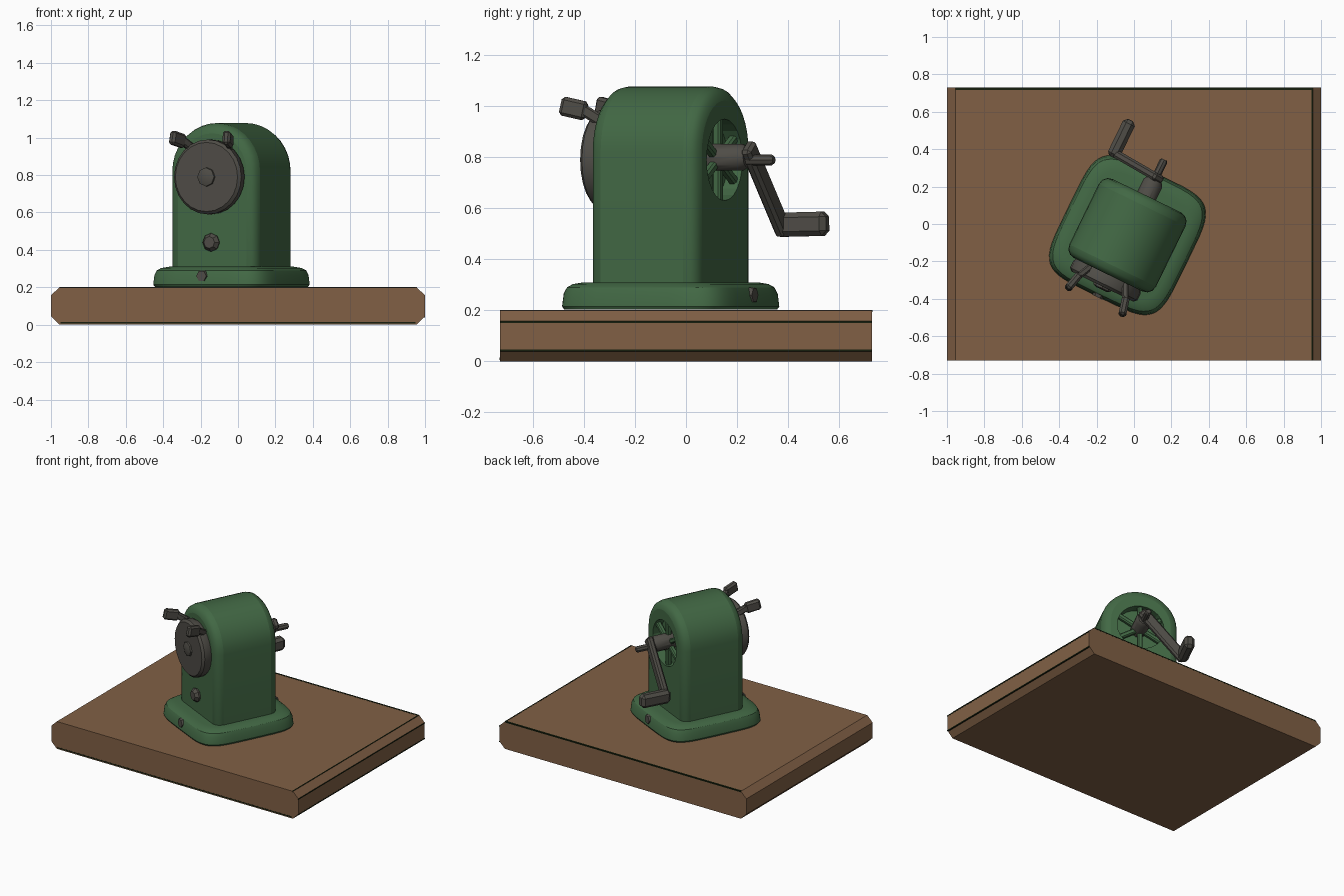
import bpy, bmesh, math
from mathutils import Matrix, Vector

cube = bpy.data.objects.get("Cube")
if cube:
    bpy.data.objects.remove(cube, do_unlink=True)

# The machine is turned on its board
PLACE = Matrix.Translation((-0.035, -0.06, 0)) @ Matrix.Rotation(math.radians(-26), 4, 'Z')
AXIS_Z = 0.79


def material(name, rgb):
    m = bpy.data.materials.new(name)
    m.use_nodes = True
    m.diffuse_color = (*rgb, 1)
    bsdf = next(n for n in m.node_tree.nodes if n.type == 'BSDF_PRINCIPLED')
    bsdf.inputs["Base Color"].default_value = (*rgb, 1)
    bsdf.inputs["Roughness"].default_value = 0.8
    return m


WOOD = material("brown wood", (0.22, 0.118, 0.06))
GREEN = material("green enamel", (0.054, 0.138, 0.058))
STEEL = material("dark grey steel", (0.078, 0.073, 0.062))
TRIM = material("dark olive edge", (0.008, 0.013, 0.004))


def finish(name, bm, mat, place=PLACE, bevel=0, segments=2, smooth=True):
    bmesh.ops.recalc_face_normals(bm, faces=bm.faces)
    mesh = bpy.data.meshes.new(name)
    bm.to_mesh(mesh)
    bm.free()
    mesh.materials.append(mat)
    ob = bpy.data.objects.new(name, mesh)
    bpy.context.collection.objects.link(ob)
    ob.matrix_world = place
    if smooth:
        bpy.ops.object.select_all(action='DESELECT')
        ob.select_set(True)
        bpy.context.view_layer.objects.active = ob
        bpy.ops.object.shade_smooth_by_angle(angle=math.radians(32))
    if bevel:
        mod = ob.modifiers.new("bevel", 'BEVEL')
        mod.width = bevel
        mod.segments = segments
        mod.limit_method = 'ANGLE'
        mod.angle_limit = math.radians(40)
    return ob


def loft(rings):
    """Join closed rings of points and cap both ends."""
    bm = bmesh.new()
    loops = [[bm.verts.new(p) for p in ring] for ring in rings]
    n = len(loops[0])
    for a, b in zip(loops, loops[1:]):
        for i in range(n):
            j = (i + 1) % n
            bm.faces.new((a[i], a[j], b[j], b[i]))
    bm.faces.new(loops[0])
    bm.faces.new(loops[-1])
    return bm


def extrude_y(profile, y0, y1):
    return loft([[(x, y, z) for x, z in profile] for y in (y0, y1)])


def turned(name, mat, steps, z=AXIS_Z, x=0, sides=24, **kw):
    """Round part along local y; steps are (y, radius)."""
    angles = [2 * math.pi * i / sides for i in range(sides)]
    rings = [[(x + r * math.cos(a), y, z + r * math.sin(a)) for a in angles] for y, r in steps]
    return finish(name, loft(rings), mat, **kw)


def bar(name, mat, a, b, width, height, bevel=0.008, place=PLACE):
    """Box running from a to b."""
    a, b = Vector(a), Vector(b)
    m = Matrix.Translation((a + b) / 2) @ (b - a).to_track_quat('Y', 'Z').to_matrix().to_4x4()
    bm = bmesh.new()
    bmesh.ops.create_cube(bm, size=1, matrix=m @ Matrix.Diagonal((width, (b - a).length, height, 1)))
    return finish(name, bm, mat, place=place, bevel=bevel, segments=1, smooth=False)


# Board with chamfered ends
WORLD = Matrix.Identity(4)
half = [(0.955, 0), (1, 0.045), (1, 0.157), (0.955, 0.2)]
board = half + [(-x, z) for x, z in reversed(half)]
finish("board", extrude_y(board, -0.73, 0.73), WOOD, place=WORLD, smooth=False)

# Dark worn edges of the board
for i, (x, z) in enumerate(half[1:]):
    bar(f"board_end_edge_{i}", TRIM, (x - 0.003, -0.73, z - 0.003), (x - 0.003, 0.73, z - 0.003),
        0.008, 0.008, 0, WORLD)
bar("board_back_edge", TRIM, (-0.955, 0.724, 0.197), (0.955, 0.724, 0.197), 0.013, 0.008, 0, WORLD)
bar("board_front_edge", TRIM, (-0.95, -0.727, 0.01), (0.95, -0.727, 0.01), 0.008, 0.008, 0, WORLD)


# Flared foot with a softly bulging outline
def foot_ring(scale, z, n=48):
    pts = []
    for i in range(n):
        c, s = math.cos(2 * math.pi * i / n), math.sin(2 * math.pi * i / n)
        pts.append((math.copysign(abs(c) ** 0.4, c) * 0.35 * scale,
                    math.copysign(abs(s) ** 0.4, s) * 0.365 * scale, z))
    return pts


foot = [(0.98, 0.203), (1, 0.215), (0.985, 0.265), (0.955, 0.29), (0.9, 0.303), (0.8, 0.31)]
finish("foot", loft([foot_ring(s, z) for s, z in foot]), GREEN)

# Arched housing with a round opening in the back
R = 0.258
arch = [(R, 0.25)]
arch += [(R * math.cos(math.pi * i / 18), 0.82 + R * math.sin(math.pi * i / 18)) for i in range(19)]
arch += [(-R, 0.25)]
housing = finish("housing", extrude_y(arch, -0.235, 0.235), GREEN, bevel=0.055, segments=3)
cutter = turned("opening_cutter", GREEN, [(0.17, 0.16), (0.3, 0.16)], smooth=False)
cutter.hide_render = True
cutter.hide_set(True)
cutter.display_type = 'WIRE'
cut = housing.modifiers.new("opening", 'BOOLEAN')
cut.operation = 'DIFFERENCE'
cut.solver = 'EXACT'
cut.object = cutter

# Spokes inside the opening
for i in range(6):
    a = math.pi * (i + 0.5) / 3
    bar(f"spoke_{i}", GREEN, (0, 0.205, AXIS_Z),
        (0.168 * math.cos(a), 0.205, AXIS_Z + 0.168 * math.sin(a)), 0.035, 0.035)

# Front dial, its centre boss and the knob below
turned("dial", STEEL, [(-0.22, 0.185), (-0.25, 0.2), (-0.29, 0.2), (-0.305, 0.185)])
turned("dial_boss", STEEL, [(-0.29, 0.055), (-0.315, 0.05), (-0.322, 0.03)], sides=8)
turned("front_knob", STEEL, [(-0.22, 0.04), (-0.25, 0.05), (-0.272, 0.032)], z=0.44, sides=8)

# Pair of finger grips on the dial
for side, label in ((1, "left"), (-1, "right")):
    bar(f"{label}_grip_stem", STEEL, (side * 0.105, -0.24, 0.935), (side * 0.143, -0.32, 0.99), 0.035, 0.045)
    bar(f"{label}_grip", STEEL, (side * 0.138, -0.3, 0.98), (side * 0.163, -0.4, 1.003), 0.042, 0.075, 0.012)

# Crank: hub, arm, pin and handle
turned("crank_hub", STEEL, [(0.15, 0.055), (0.31, 0.055), (0.335, 0.04)], z=0.8, sides=10)
bar("crank_arm", STEEL, (0.02, 0.345, 0.845), (-0.265, 0.365, 0.505), 0.045, 0.075, 0.012)
turned("crank_pin", STEEL, [(0.3, 0.022), (0.44, 0.022), (0.45, 0.015)], sides=8)
bar("crank_handle", STEEL, (-0.255, 0.34, 0.535), (-0.255, 0.56, 0.54), 0.07, 0.095, 0.02)

# Fixing screws in the foot, front and back
for y0, y1, label in ((-0.35, -0.368, "front"), (0.35, 0.368, "back")):
    turned(f"{label}_screw", STEEL, [(y0, 0.035), (y1, 0.03)], z=0.26, sides=6, smooth=False)
